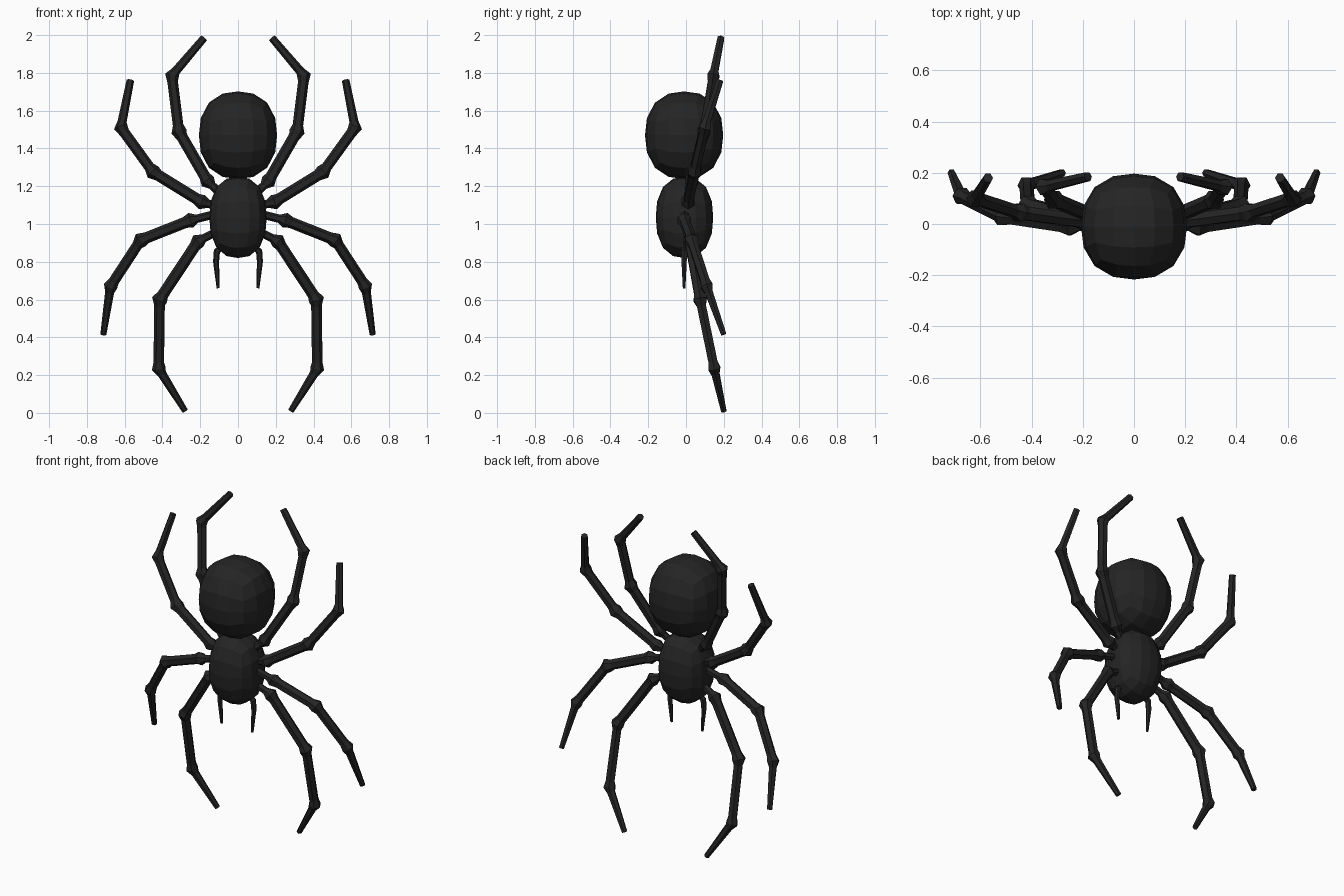
import bpy, bmesh, math
from mathutils import Vector

if "Cube" in bpy.data.objects:
    bpy.data.objects.remove(bpy.data.objects["Cube"])

black = bpy.data.materials.new("black")
black.diffuse_color = (0.018, 0.018, 0.018, 1)
black.use_nodes = True
black.node_tree.nodes["Principled BSDF"].inputs["Base Color"].default_value = black.diffuse_color


def finish(bm, name):
    bmesh.ops.recalc_face_normals(bm, faces=bm.faces)
    me = bpy.data.meshes.new(name)
    bm.to_mesh(me)
    bm.free()
    me.materials.append(black)
    ob = bpy.data.objects.new(name, me)
    bpy.context.collection.objects.link(ob)
    return ob


def rounded_box(name, centre, radii, power):
    """Quad ball, slightly boxy, 16 sides around."""
    bm = bmesh.new()
    bmesh.ops.create_cube(bm, size=2)
    bmesh.ops.subdivide_edges(bm, edges=bm.edges[:], cuts=3, use_grid_fill=True)
    for v in bm.verts:
        c = Vector([math.tan(a * math.pi / 4) for a in v.co])
        c /= sum(abs(a) ** power for a in c) ** (1 / power)
        v.co = Vector([o + a * r for o, a, r in zip(centre, c, radii)])
    return finish(bm, name)


def tube(name, rings, sides=6):
    """Loft of (point, direction, radius) rings."""
    bm = bmesh.new()
    loops = []
    for p, d, r in rings:
        u = d.cross(Vector((0, 1, 0))).normalized()
        w = d.cross(u).normalized()
        loops.append([bm.verts.new(p + r * (math.cos(t) * u + math.sin(t) * w))
                      for t in [2 * math.pi * i / sides for i in range(sides)]])
    for a, b in zip(loops, loops[1:]):
        for i in range(sides):
            j = (i + 1) % sides
            bm.faces.new((a[i], a[j], b[j], b[i]))
    bm.faces.new(loops[0])
    bm.faces.new(loops[-1])
    return finish(bm, name)


def leg(name, pts, tip):
    """Jointed limb: straight segments with knobbly joints between them."""
    pts = [Vector(p) for p in pts]
    dirs = [(b - a).normalized() for a, b in zip(pts, pts[1:])]
    seg = [0.022, 0.030, 0.028, 0.024]
    knob = [0, 0.040, 0.041, 0.037]
    rings = [(pts[0], dirs[0], seg[0])]
    for i in range(1, len(pts) - 1):
        p, mid = pts[i], (dirs[i - 1] + dirs[i]).normalized()
        rings += [(p - dirs[i - 1] * 0.034, dirs[i - 1], seg[i - 1]),
                  (p, mid, knob[i]),
                  (p + dirs[i] * 0.034, dirs[i], seg[i])]
    rings.append((pts[-1], dirs[-1], tip))
    return tube(name, rings)


# Body
rounded_box("abdomen", (0, -0.01, 1.47), (0.207, 0.207, 0.232), 2.35)
rounded_box("head_thorax", (0, -0.008, 1.035), (0.152, 0.152, 0.215), 2.4)

# Legs, root to tip, for the +x side
legs = {
    "rear_leg": ([(0.08, 0, 1.15), (0.16, 0.03, 1.225), (0.313, 0.095, 1.49),
                  (0.35, 0.145, 1.785), (0.18, 0.185, 1.985)], 0.020),
    "mid_rear_leg": ([(0.09, 0, 1.09), (0.19, 0.01, 1.115), (0.45, 0.045, 1.275),
                      (0.62, 0.10, 1.51), (0.57, 0.18, 1.76)], 0.020),
    "mid_front_leg": ([(0.09, -0.005, 1.06), (0.25, -0.01, 1.02), (0.515, 0.03, 0.915),
                       (0.675, 0.11, 0.67), (0.713, 0.20, 0.415)], 0.016),
    "front_leg": ([(0.09, 0, 0.97), (0.21, 0.02, 0.91), (0.415, 0.075, 0.60),
                   (0.42, 0.15, 0.235), (0.28, 0.20, 0.01)], 0.016),
}
for side, s in (("right", 1), ("left", -1)):
    for name, (pts, tip) in legs.items():
        leg(f"{name}_{side}", [(s * x, y, z) for x, y, z in pts], tip)

    # Feelers at the mouth
    path = [((0.06, -0.01, 0.90), 0.014), ((0.112, -0.01, 0.855), 0.018),
            ((0.116, -0.01, 0.80), 0.016), ((0.105, -0.01, 0.66), 0.008)]
    dirs = [(0.8, 0, -0.5), (0.5, 0, -0.9), (-0.05, 0, -1), (-0.07, 0, -1)]
    tube(f"feeler_{side}", [(Vector((s * p[0], p[1], p[2])), Vector((s * d[0], 0, d[2])).normalized(), r)
                            for (p, r), d in zip(path, dirs)])
